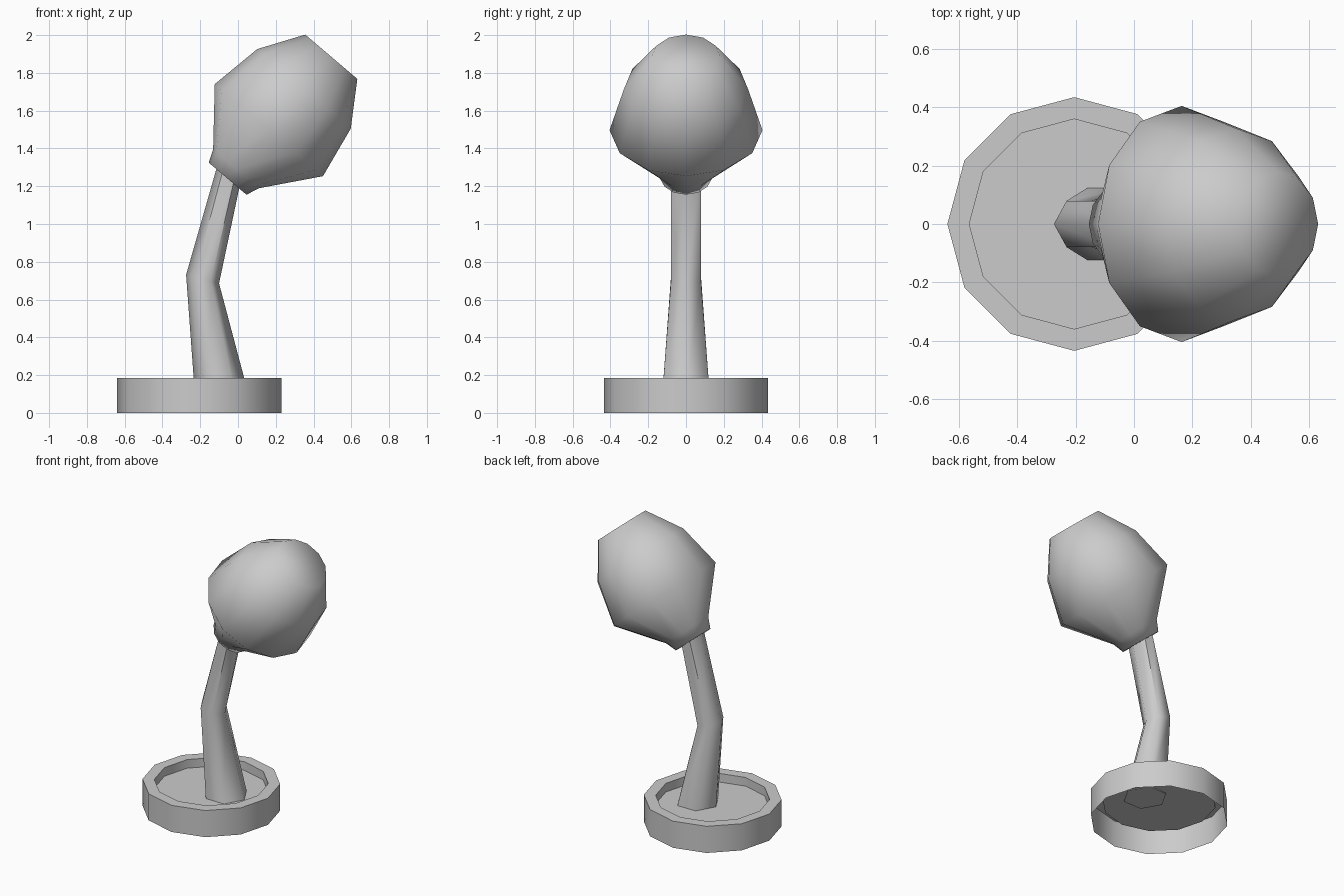
import bpy, bmesh, math
from mathutils import Vector

if "Cube" in bpy.data.objects:
    bpy.data.objects.remove(bpy.data.objects["Cube"])


def ring(center, u, r_u, r_y, sides):
    """Ring of points in the plane spanned by u and the y axis."""
    c, u = Vector(center), Vector(u).normalized()
    y = Vector((0, 1, 0))
    return [c + u * (r_u * math.cos(a)) + y * (r_y * math.sin(a))
            for a in (2 * math.pi * i / sides for i in range(sides))]


def loft(name, rings, angle, cap_start=False, cap_end=False):
    """Skin consecutive rings and optionally close the ends."""
    bm = bmesh.new()
    loops = [[bm.verts.new(p) for p in r] for r in rings]
    n = len(loops[0])
    for a, b in zip(loops, loops[1:]):
        for i in range(n):
            j = (i + 1) % n
            bm.faces.new((a[i], a[j], b[j], b[i]))
    if cap_start:
        bm.faces.new(loops[0][::-1])
    if cap_end:
        bm.faces.new(loops[-1])
    me = bpy.data.meshes.new(name)
    bm.to_mesh(me)
    bm.free()
    ob = bpy.data.objects.new(name, me)
    bpy.context.collection.objects.link(ob)
    bpy.ops.object.select_all(action='DESELECT')
    ob.select_set(True)
    bpy.context.view_layer.objects.active = ob
    bpy.ops.object.shade_smooth_by_angle(angle=math.radians(angle))
    return ob


X = (1, 0, 0)

# Shallow pot: outer wall, rim, inner wall and soil, open underneath
pot_profile = [(0.435, 0.0), (0.435, 0.185), (0.36, 0.185), (0.36, 0.125)]
loft("pot", [ring((-0.205, 0, z), X, r, r, 12) for r, z in pot_profile],
     40, cap_end=True)

# Bent six-sided trunk
trunk = [
    ring((-0.09, 0, 0.12), X, 0.14, 0.143, 6),
    ring((-0.1875, 0, 0.708), (0.175, 0, -0.045), 0.09, 0.092, 6),
    ring((-0.04, 0, 1.30), (0.13, 0, -0.06), 0.07, 0.092, 6),
]
loft("trunk", trunk, 62, cap_start=True, cap_end=True)

# Tilted foliage crown: (distance along axis, radius across, radius in y)
axis, across = Vector((0.648, 0, 0.762)), Vector((0.762, 0, -0.648))
neck = Vector((-0.055, 0, 1.24))
crown_profile = [(0.0, 0.131, 0.131), (0.07, 0.16, 0.16),
                 (0.337, 0.376, 0.405), (0.624, 0.325, 0.328),
                 (0.847, 0.181, 0.181)]
loft("crown", [ring(neck + axis * s, across, ru, ry, 12)
               for s, ru, ry in crown_profile],
     70, cap_start=True, cap_end=True)
